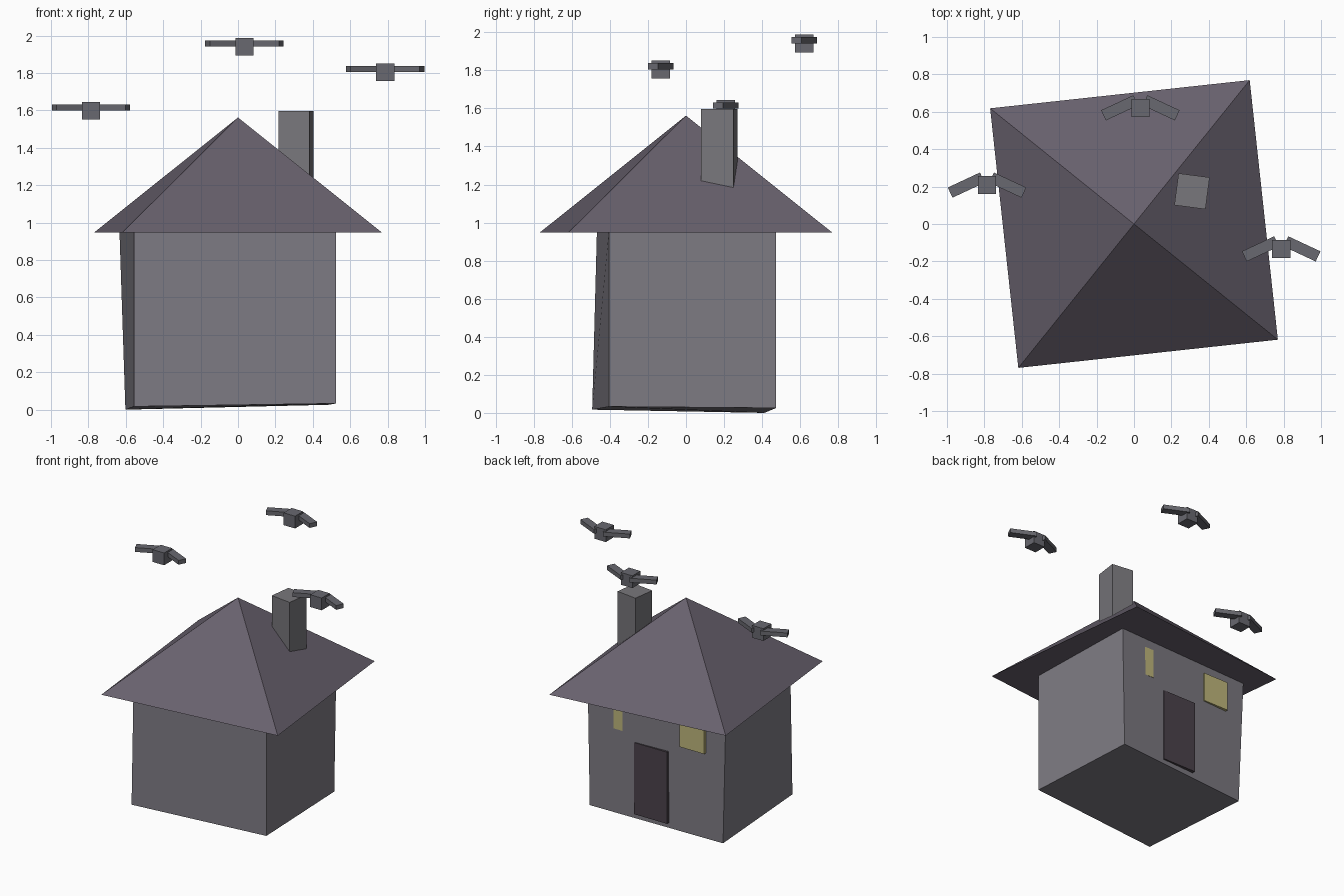
import bpy, bmesh
from math import radians, cos, sin
from mathutils import Matrix, Vector

if "Cube" in bpy.data.objects:
    bpy.data.objects.remove(bpy.data.objects["Cube"])


def material(name, rgb):
    m = bpy.data.materials.new(name)
    m.diffuse_color = (*rgb, 1)
    m.use_nodes = True
    m.node_tree.nodes["Principled BSDF"].inputs["Base Color"].default_value = m.diffuse_color
    return m


WALL = material("wall_grey", (0.21, 0.20, 0.23))
ROOF = material("roof_slate", (0.14, 0.12, 0.155))
BRICK = material("chimney_grey", (0.19, 0.185, 0.20))
WOOD = material("dark_door", (0.07, 0.055, 0.07))
GLOW = material("window_yellow", (0.52, 0.47, 0.20))
BIRD = material("bird_grey", (0.14, 0.14, 0.16))


def finish(name, bm, mat):
    bmesh.ops.recalc_face_normals(bm, faces=bm.faces)
    me = bpy.data.meshes.new(name)
    bm.to_mesh(me)
    bm.free()
    me.materials.append(mat)
    ob = bpy.data.objects.new(name, me)
    bpy.context.collection.objects.link(ob)
    return ob


def add_box(bm, center, size, turn=0):
    mat = (Matrix.Translation(center) @ Matrix.Rotation(radians(turn), 4, 'Z')
           @ Matrix.Diagonal((*size, 1)))
    bmesh.ops.create_cube(bm, size=1, matrix=mat)


def box(name, center, size, mat, turn=0):
    bm = bmesh.new()
    add_box(bm, center, size, turn)
    return finish(name, bm, mat)


# Crooked house body: a box whose corners are slightly out of square
bottom = [(-0.556, -0.493, 0.017), (0.524, -0.405, 0.033),
          (0.483, 0.474, 0.026), (-0.602, 0.412, 0.0)]
top = [(-0.556, -0.468, 0.96), (0.524, -0.405, 0.96),
       (0.50, 0.474, 0.96), (-0.634, 0.425, 0.96)]
bm = bmesh.new()
lo = [bm.verts.new(p) for p in bottom]
hi = [bm.verts.new(p) for p in top]
bm.faces.new(lo[::-1])
bm.faces.new(hi)
for i in range(4):
    j = (i + 1) % 4
    bm.faces.new((lo[i], lo[j], hi[j], hi[i]))
finish("house_body", bm, WALL)

# Pyramid roof with a flat underside
bm = bmesh.new()
rim = [bm.verts.new((0.987 * cos(radians(51.2 + 90 * i)),
                     0.987 * sin(radians(51.2 + 90 * i)), 0.947)) for i in range(4)]
apex = bm.verts.new((0, 0, 1.562))
bm.faces.new(rim[::-1])
for i in range(4):
    bm.faces.new((rim[i], rim[(i + 1) % 4], apex))
finish("roof", bm, ROOF)

# Chimney
box("chimney", (0.31, 0.175, 1.345), (0.168, 0.172, 0.504), BRICK, -7.5)

# Door and windows on the back wall
box("door", (-0.024, 0.443, 0.325), (0.278, 0.04, 0.548), WOOD)
box("window_left", (-0.365, 0.431, 0.772), (0.21, 0.04, 0.22), GLOW)
box("window_right", (0.318, 0.445, 0.772), (0.21, 0.04, 0.22), GLOW)

# Three birds, each a cube body with two swept wings
for n, pos in enumerate([(0.034, 0.621, 1.941), (0.787, -0.133, 1.804),
                         (-0.786, 0.208, 1.598)], 1):
    c = Vector(pos)
    box(f"bird_{n}_body", c, (0.097, 0.097, 0.094), BIRD)
    bm = bmesh.new()
    for s in (-1, 1):
        add_box(bm, c + Vector((0.111 * s, 0, 0.017)), (0.19, 0.06, 0.033), -25 * s)
    finish(f"bird_{n}_wings", bm, BIRD)
